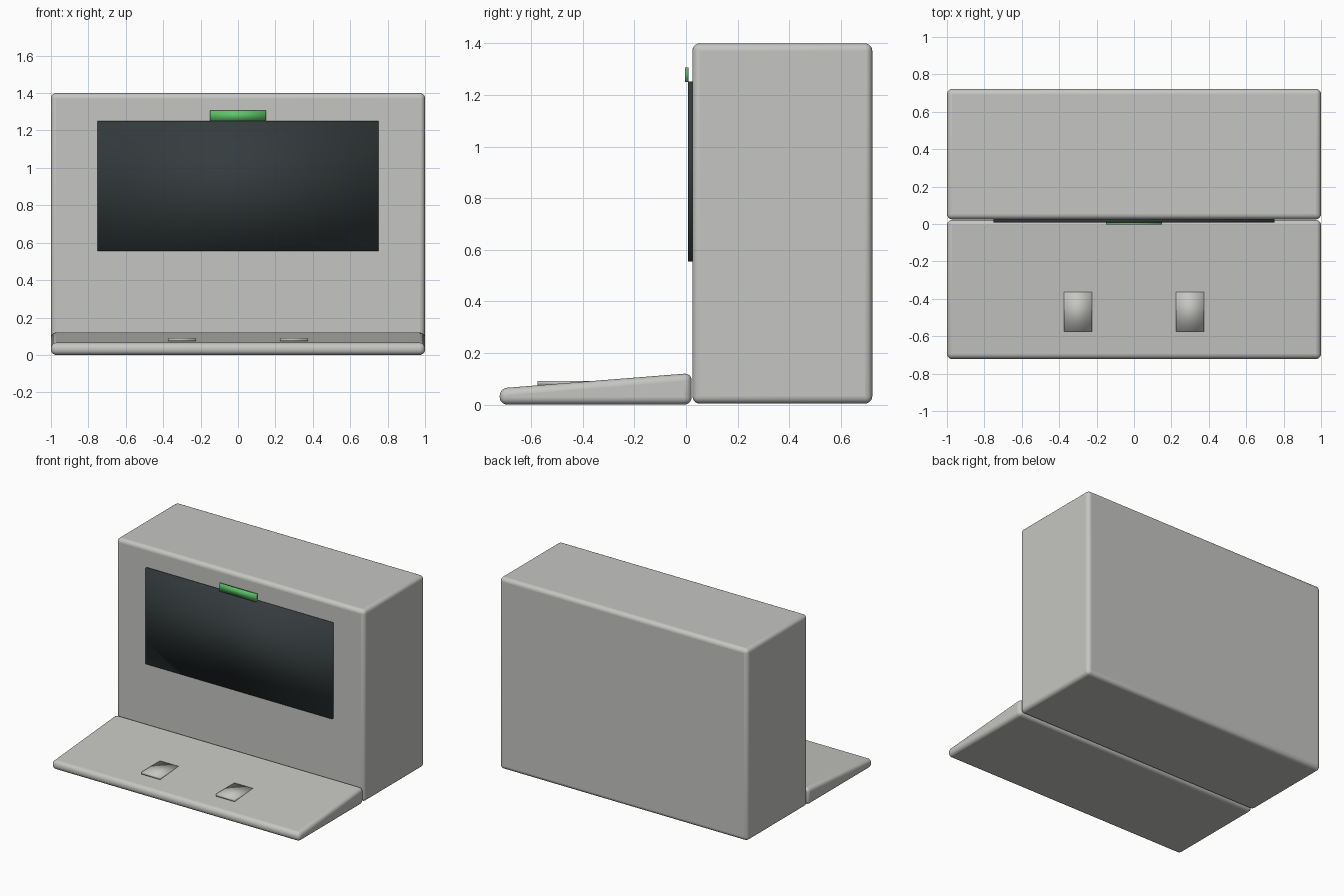
import bpy, math

if "Cube" in bpy.data.objects:
    bpy.data.objects.remove(bpy.data.objects["Cube"])


def material(name, rgb):
    m = bpy.data.materials.new(name)
    m.diffuse_color = (*rgb, 1)
    m.use_nodes = True
    m.node_tree.nodes["Principled BSDF"].inputs["Base Color"].default_value = m.diffuse_color
    return m


GREY = material("light grey", (0.56, 0.56, 0.54))
DARK = material("dark screen", (0.035, 0.045, 0.047))
GREEN = material("green", (0.11, 0.55, 0.14))


def prism(name, profile, x0, x1, mat, bevel=0.0):
    """Extrude a (y, z) side profile along x, optionally rounding its edges."""
    n = len(profile)
    verts = [(x, y, z) for x in (x0, x1) for y, z in profile]
    faces = [tuple(range(n))[::-1], tuple(range(n, 2 * n))]
    faces += [(i, (i + 1) % n, n + (i + 1) % n, n + i) for i in range(n)]
    mesh = bpy.data.meshes.new(name)
    mesh.from_pydata(verts, [], faces)
    mesh.materials.append(mat)
    ob = bpy.data.objects.new(name, mesh)
    bpy.context.collection.objects.link(ob)
    bpy.context.view_layer.objects.active = ob
    ob.select_set(True)
    if bevel:
        mod = ob.modifiers.new("rounded edges", 'BEVEL')
        mod.width = bevel
        mod.segments = 5
        mod.limit_method = 'NONE'
        bpy.ops.object.shade_smooth_by_angle(angle=math.radians(40))
    else:
        bpy.ops.object.shade_smooth()
    ob.select_set(False)
    return ob


def box(name, x0, x1, y0, y1, z0, z1, mat, bevel=0.0):
    return prism(name, [(y0, z0), (y1, z0), (y1, z1), (y0, z1)], x0, x1, mat, bevel)


# Upright cabinet
box("cabinet", -1, 1, 0.025, 0.722, 0.004, 1.4, GREY, 0.028)

# Sloping base in front of the cabinet
prism("sloped_base", [(-0.722, 0), (0.022, 0), (0.022, 0.122), (-0.722, 0.063)],
      -1, 1, GREY, 0.028)

# Screen and the small indicator above it
box("screen", -0.752, 0.752, 0.008, 0.03, 0.555, 1.252, DARK)
box("indicator", -0.15, 0.15, -0.003, 0.009, 1.25, 1.307, GREEN)

# Two flat pads set into the slope
for side, cx in (("left", -0.3), ("right", 0.3)):
    box(side + "_pad", cx - 0.075, cx + 0.075, -0.575, -0.345, 0.074, 0.0915, GREY)
